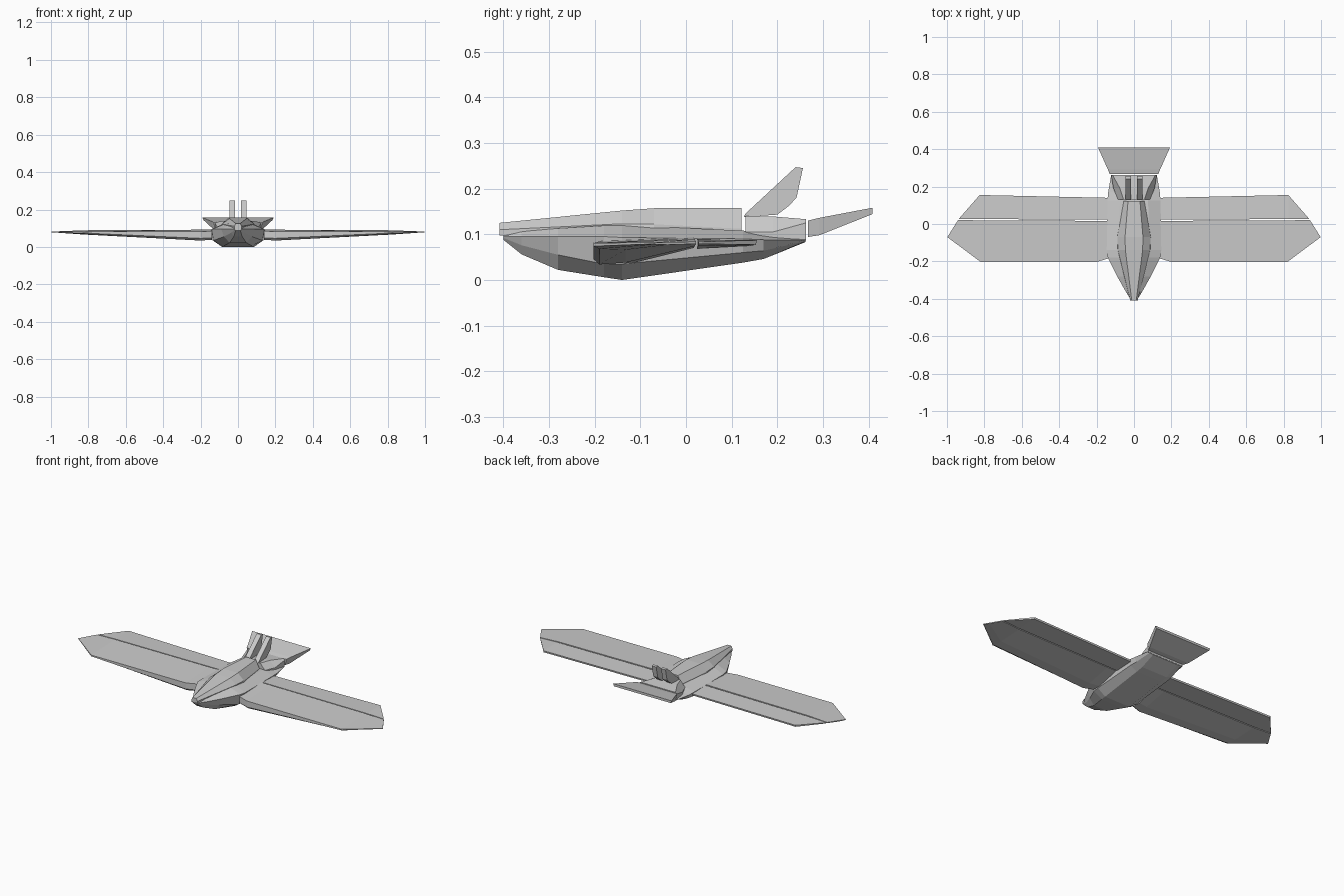
import bpy, bmesh


def loft(name, rings, mirror=False):
    """Skin closed rings of equal point count, cap both ends."""
    bm = bmesh.new()
    loops = [[bm.verts.new(p) for p in ring] for ring in rings]
    n = len(loops[0])
    for a, b in zip(loops, loops[1:]):
        for i in range(n):
            j = (i + 1) % n
            bm.faces.new((a[i], a[j], b[j], b[i]))
    bm.faces.new(loops[0])
    bm.faces.new(loops[-1])
    bmesh.ops.recalc_face_normals(bm, faces=bm.faces)
    mesh = bpy.data.meshes.new(name)
    bm.to_mesh(mesh)
    bm.free()
    ob = bpy.data.objects.new(name, mesh)
    bpy.context.collection.objects.link(ob)
    if mirror:
        ob.modifiers.new("mirror", "MIRROR")
    return ob


def section(y, half):
    """Symmetric body ring from (half width, height) points."""
    return [(x, y, z) for x, z in half] + [(-x, y, z) for x, z in reversed(half)]


# Lower hull: flat keel, sloping sides, shoulder line, upper deck
loft("fuselage", [
    section(-0.40, [(0.012, 0.088), (0.018, 0.092), (0.02, 0.096), (0.018, 0.102)]),
    section(-0.36, [(0.022, 0.056), (0.036, 0.076), (0.045, 0.095), (0.03, 0.106)]),
    section(-0.28, [(0.045, 0.022), (0.075, 0.055), (0.09, 0.095), (0.055, 0.113)]),
    section(-0.18, [(0.075, 0.006), (0.13, 0.035), (0.14, 0.095), (0.08, 0.119)]),
    section(-0.14, [(0.085, 0.0), (0.135, 0.035), (0.146, 0.093), (0.085, 0.12)]),
    section(0.125, [(0.085, 0.038), (0.13, 0.06), (0.142, 0.09), (0.075, 0.108)]),
    section(0.17, [(0.085, 0.046), (0.125, 0.064), (0.138, 0.088), (0.085, 0.1)]),
    section(0.262, [(0.085, 0.083), (0.11, 0.085), (0.122, 0.088), (0.1, 0.092)]),
])

# Long faceted canopy
loft("canopy", [
    section(-0.408, [(0.018, 0.097), (0.02, 0.11), (0.012, 0.125)]),
    section(-0.14, [(0.088, 0.112), (0.086, 0.123), (0.046, 0.152)]),
    section(-0.07, [(0.09, 0.112), (0.088, 0.122), (0.048, 0.157)]),
    section(0.122, [(0.055, 0.1), (0.055, 0.112), (0.032, 0.157)]),
])

# Raised deck that carries the tail
loft("tail_deck", [
    section(0.13, [(0.085, 0.088), (0.085, 0.105), (0.055, 0.14)]),
    section(0.19, [(0.11, 0.086), (0.11, 0.105), (0.075, 0.139)]),
    section(0.263, [(0.12, 0.086), (0.122, 0.125), (0.115, 0.133)]),
])

# Horizontal tail, flaring to the rear
loft("tailplane", [
    section(0.267, [(0.122, 0.094), (0.13, 0.13)]),
    section(0.292, [(0.135, 0.098), (0.14, 0.136)]),
    section(0.408, [(0.185, 0.144), (0.192, 0.158)]),
], False)

# Twin upright fins
fin = [(0.127, 0.138), (0.13, 0.145), (0.24, 0.247), (0.256, 0.245),
       (0.242, 0.18), (0.225, 0.162), (0.2, 0.143)]
loft("tail_fin", [[(x, y, z) for y, z in fin] for x in (0.016, 0.045)], True)


def wing_ring(x, lead, trail, xt, zs):
    """Six-point front wing section; the trailing end may sit at another x."""
    c = trail - lead
    fr = (0, 0, 0.06, 0.32, 1, 1)
    return [(x + (xt - x) * f, lead + c * f, z) for f, z in zip((0, 0, .06, .32, 1, 1), zs)]


# Front wing panel, thick at the root and thin at the tip
loft("wing_front", [
    wing_ring(0.14, -0.185, 0.017, 0.14, (0.085, 0.048, 0.038, 0.036, 0.07, 0.093)),
    wing_ring(0.20, -0.203, 0.017, 0.20, (0.082, 0.046, 0.034, 0.038, 0.07, 0.092)),
    wing_ring(0.82, -0.203, 0.019, 0.82, (0.081, 0.074, 0.068, 0.066, 0.074, 0.089)),
    wing_ring(0.998, -0.07, 0.022, 0.94, (0.082, 0.079, 0.078, 0.077, 0.079, 0.084)),
], True)

# Rear wing panel behind the narrow slot
loft("wing_rear", [
    [(0.14, 0.024, 0.068), (0.14, 0.138, 0.074), (0.14, 0.14, 0.084), (0.14, 0.024, 0.091)],
    [(0.825, 0.026, 0.074), (0.825, 0.153, 0.077), (0.825, 0.155, 0.087), (0.825, 0.026, 0.088)],
    [(0.936, 0.027, 0.079), (0.93, 0.035, 0.079), (0.93, 0.035, 0.084), (0.936, 0.027, 0.084)],
], True)
